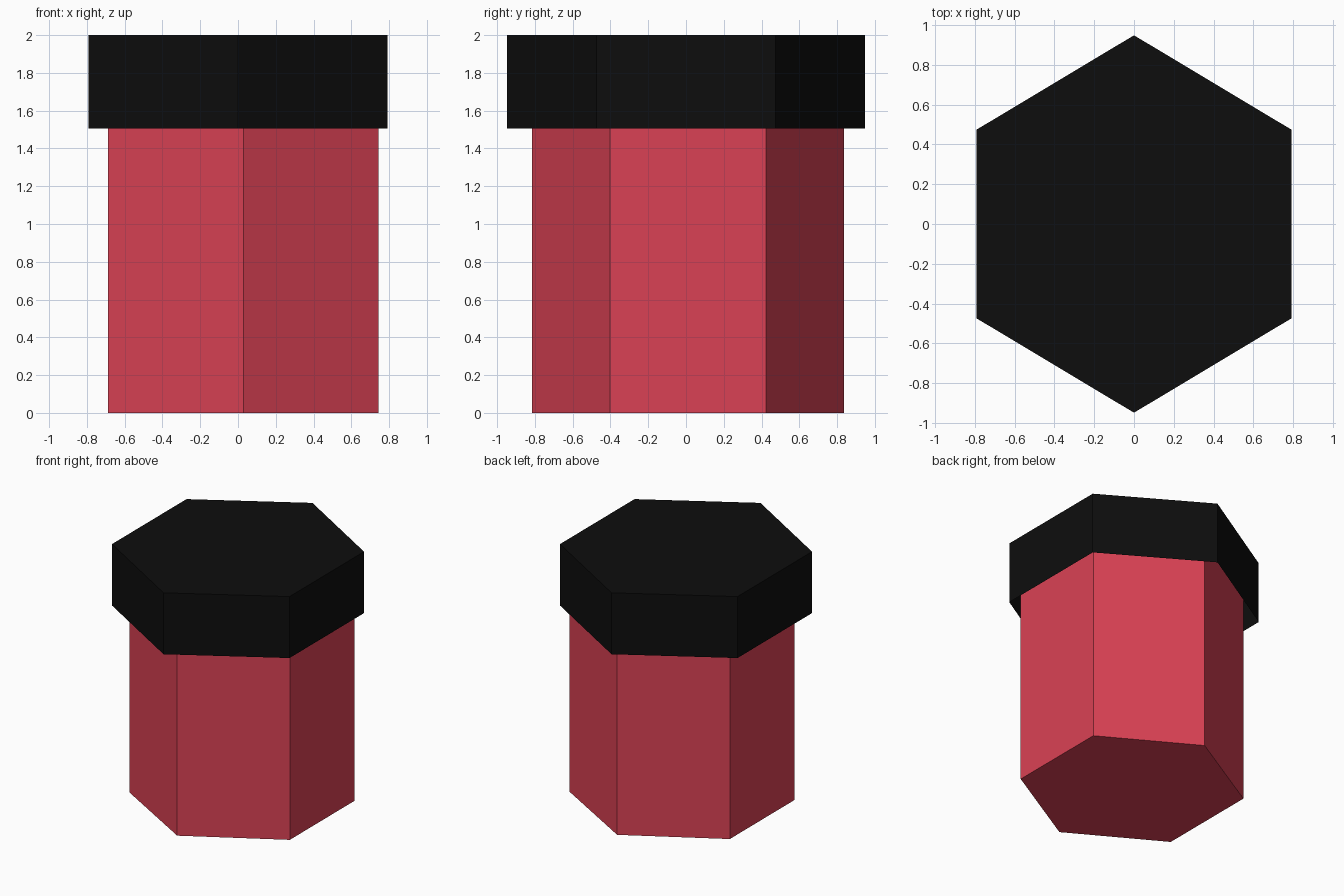
import bpy, bmesh, math

if "Cube" in bpy.data.objects:
    bpy.data.objects.remove(bpy.data.objects["Cube"])


def material(name, rgb):
    m = bpy.data.materials.new(name)
    m.diffuse_color = (*rgb, 1.0)
    m.use_nodes = True
    m.node_tree.nodes["Principled BSDF"].inputs["Base Color"].default_value = m.diffuse_color
    return m


def hex_prism(name, center, half_x, radius_y, z0, z1, mat, open_bottom=False):
    """Six-sided prism with points facing +y and -y."""
    bm = bmesh.new()
    sx = half_x / math.cos(math.pi / 6)
    ring = [bm.verts.new((center[0] + sx * math.cos(math.pi / 2 + i * math.pi / 3),
                          center[1] + radius_y * math.sin(math.pi / 2 + i * math.pi / 3), z0))
            for i in range(6)]
    base = bm.faces.new(ring)
    ext = bmesh.ops.extrude_face_region(bm, geom=[base], use_keep_orig=True)
    top = [v for v in ext["geom"] if isinstance(v, bmesh.types.BMVert)]
    for v in top:
        v.co.z = z1
    bmesh.ops.recalc_face_normals(bm, faces=bm.faces[:])
    if open_bottom:
        low = [f for f in bm.faces if all(v.co.z < z0 + 1e-4 for v in f.verts)]
        bmesh.ops.delete(bm, geom=low, context='FACES_ONLY')
    me = bpy.data.meshes.new(name)
    bm.to_mesh(me)
    bm.free()
    me.materials.append(mat)
    ob = bpy.data.objects.new(name, me)
    bpy.context.collection.objects.link(ob)
    return ob


red = material("red", (0.70, 0.053, 0.089))
black = material("black", (0.004, 0.004, 0.004))

# Container body, slightly off-centre, reaching up inside the lid
hex_prism("body", (0.028, 0.011), 0.715, 0.825, 0.0, 1.9, red)
# Lid: a hollow shell open underneath
hex_prism("lid", (0, 0), 0.791, 0.948, 1.505, 2.0, black, open_bottom=True)
